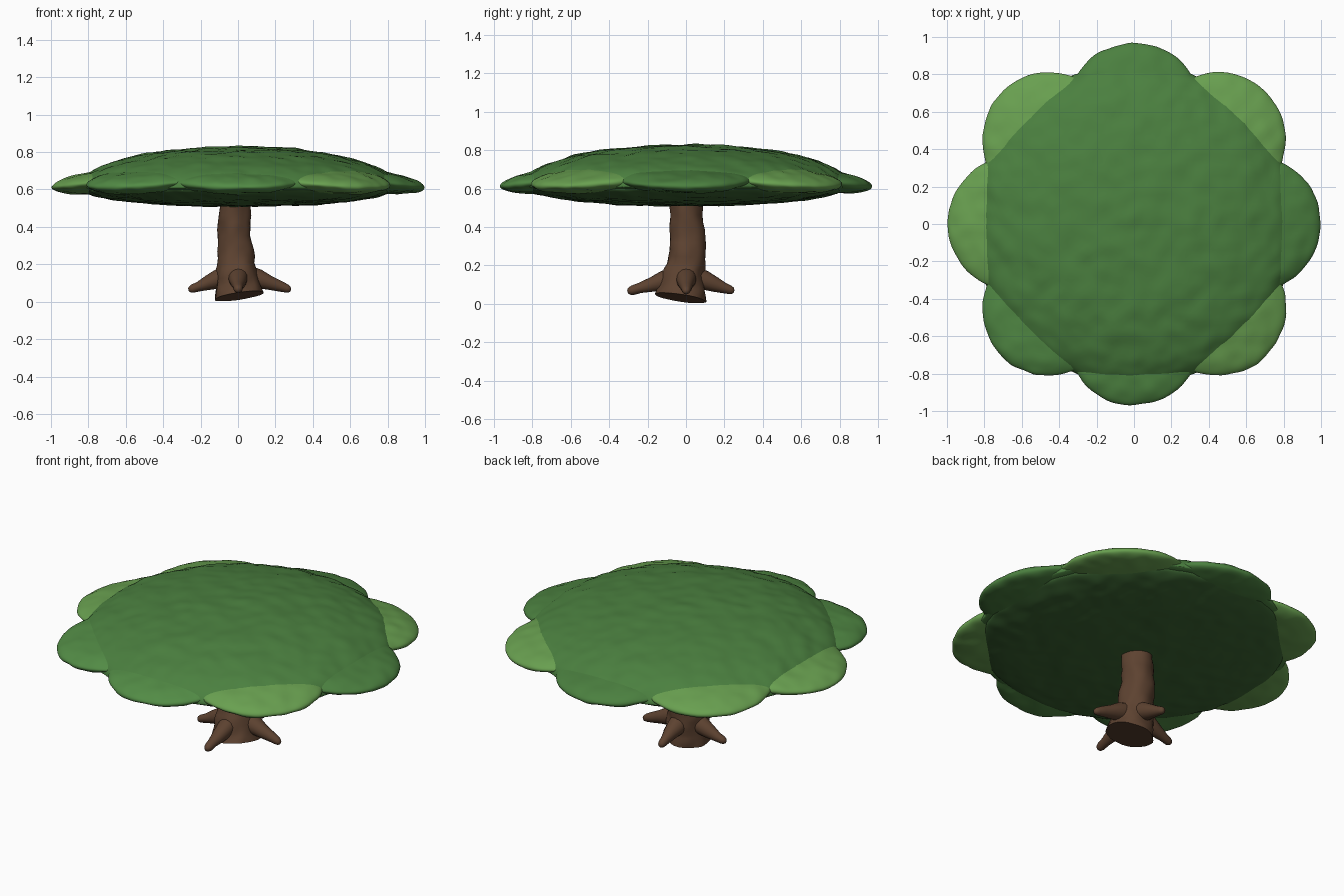
import bpy, bmesh
from math import cos, sin, pi, atan
from mathutils import Vector, Matrix, noise

if "Cube" in bpy.data.objects:
    bpy.data.objects.remove(bpy.data.objects["Cube"])


def material(name, rgb):
    m = bpy.data.materials.new(name)
    m.diffuse_color = (*rgb, 1)
    m.use_nodes = True
    m.node_tree.nodes["Principled BSDF"].inputs["Base Color"].default_value = m.diffuse_color
    return m


BARK = material("bark", (0.11, 0.055, 0.03))
DOME = material("leaf_dome", (0.07, 0.215, 0.05))
MID = material("leaf_mid", (0.085, 0.26, 0.06))
LIGHT = material("leaf_light", (0.14, 0.35, 0.08))
SHADE = material("leaf_shade", (0.045, 0.13, 0.033))


def finish(name, bm, mat):
    bmesh.ops.recalc_face_normals(bm, faces=bm.faces)
    me = bpy.data.meshes.new(name)
    bm.to_mesh(me)
    bm.free()
    me.materials.append(mat)
    ob = bpy.data.objects.new(name, me)
    bpy.context.collection.objects.link(ob)
    bpy.context.view_layer.objects.active = ob
    ob.select_set(True)
    bpy.ops.object.shade_smooth_by_angle(angle=0.9)
    ob.select_set(False)
    return ob


# Flattened, slightly lumpy foliage clump
def clump(name, size, matrix, mat, bump=0.006, detail=5):
    bm = bmesh.new()
    bmesh.ops.create_icosphere(bm, subdivisions=detail, radius=1)
    for v in bm.verts:
        n = Vector([v.co[i] / size[i] for i in range(3)]).normalized()
        p = matrix @ Vector([v.co[i] * size[i] for i in range(3)])
        n = matrix.to_3x3() @ n
        lump = noise.noise(p * 13) * bump + noise.noise(p * 5) * bump
        v.co = p + n * lump
    return finish(name, bm, mat)


# Tube through rings of (centre, radius, axis), capped at both ends
def tube(name, rings, sides, bump):
    bm = bmesh.new()
    loops = []
    for c, r, axis in rings:
        c = Vector(c)
        q = Vector((0, 0, 1)).rotation_difference(Vector(axis).normalized())
        loop = []
        for i in range(sides):
            a = 2 * pi * i / sides
            d = q @ Vector((cos(a), sin(a), 0))
            loop.append(bm.verts.new(c + d * (r + bump * noise.noise((c + d * r) * 16))))
        loops.append(loop)
    for a, b in zip(loops, loops[1:]):
        for i in range(sides):
            j = (i + 1) % sides
            bm.faces.new((a[i], a[j], b[j], b[i]))
    bm.faces.new(loops[0][::-1])
    bm.faces.new(loops[-1])
    return finish(name, bm, BARK)


# Trunk: gently bent, flared, with a slanted base
keys = [(0.03, 0.005, -0.03, 0.132), (0.10, 0.0, -0.018, 0.118), (0.2, -0.012, 0.0, 0.102),
        (0.35, -0.02, 0.012, 0.09), (0.5, -0.018, 0.002, 0.084), (0.62, -0.015, 0.0, 0.08)]
rings = []
for k0, k1 in zip(keys, keys[1:]):
    for s in range(4):
        z, x, y, r = (a + (b - a) * s / 4 for a, b in zip(k0, k1))
        tilt = 0.15 * max(0, 1 - (z - 0.03) / 0.4)
        rings.append(((x, y, z), r, (-tilt, tilt, 1)))
tube("trunk", rings, 32, 0.012)

# Four roots spreading from the base, with rounded tips
for i, reach in enumerate((0.283, 0.25, 0.265, 0.305)):
    d = Vector((cos(i * pi / 2), sin(i * pi / 2), 0))
    start = d * 0.05 + Vector((0, 0, 0.14))
    end = d * reach + Vector((0, 0, 0.062))
    axis = end - start
    prof = [(0, 0.055), (0.25, 0.051), (0.5, 0.039), (0.75, 0.028), (0.9, 0.022),
            (0.96, 0.017), (0.99, 0.01), (1, 0.003)]
    tube(f"root_{i + 1}", [(start + axis * t, r, axis) for t, r in prof], 16, 0.006)

# Main canopy: domed top and shallow shaded underside
clump("canopy_dome", (0.86, 0.86, 0.22), Matrix.Translation((0, 0, 0.61)), DOME, 0.007, 6)
clump("canopy_underside", (0.83, 0.83, 0.09), Matrix.Translation((0, 0, 0.6)), SHADE, 0.006, 6)
# Keep only the upper half of the dome so the underside stays shallow
me = bpy.data.objects["canopy_dome"].data
bm = bmesh.new()
bm.from_mesh(me)
for v in bm.verts:
    if v.co.z < 0.61:
        v.co.z = 0.61 + (v.co.z - 0.61) * 0.2
        
bm.to_mesh(me)
bm.free()

# Ring of eight drooping lobes around the rim
lobe_mats = (DOME, LIGHT, DOME, LIGHT, LIGHT, MID, MID, LIGHT)
for i, mat in enumerate(lobe_mats):
    dist = 0.61 if i in (2, 6) else 0.64
    m = (Matrix.Rotation(i * pi / 4, 4, 'Z') @ Matrix.Translation((dist, 0, 0.653))
         @ Matrix.Rotation(atan(0.12), 4, 'Y'))
    clump(f"canopy_lobe_{i + 1}", (0.36, 0.36, 0.066), m, mat)
